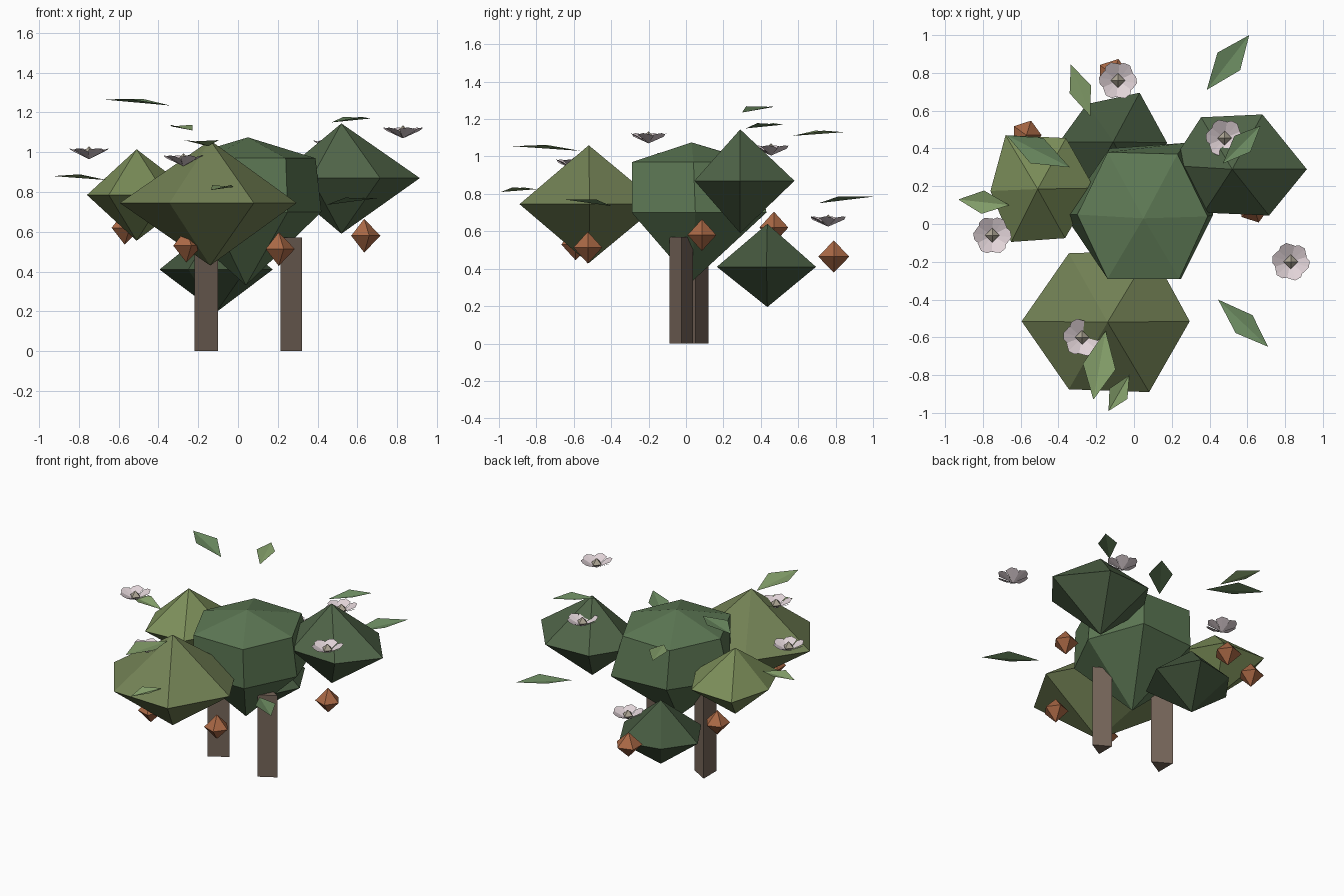
import bpy
from math import cos, sin, tau
from mathutils import Vector

if "Cube" in bpy.data.objects:
    bpy.data.objects.remove(bpy.data.objects["Cube"])


def material(name, rgb):
    m = bpy.data.materials.new(name)
    m.diffuse_color = (*rgb, 1)
    m.use_nodes = True
    m.node_tree.nodes["Principled BSDF"].inputs["Base Color"].default_value = m.diffuse_color
    return m


def add_mesh(name, verts, faces, mat):
    me = bpy.data.meshes.new(name)
    me.from_pydata(verts, [], faces)
    me.materials.append(mat)
    ob = bpy.data.objects.new(name, me)
    bpy.context.collection.objects.link(ob)
    return ob


def ring(n, r, x=0, y=0):
    return [(x + r * cos(tau * i / n), y + r * sin(tau * i / n)) for i in range(n)]


def lathe(name, bottom, rings, top, mat):
    """Closed faceted solid: bottom point, stacked rings of (xy list, z), top point."""
    n = len(rings[0][0])
    verts = [bottom] + [(x, y, z) for pts, z in rings for x, y in pts] + [top]
    last = len(verts) - 1
    faces = []
    for i in range(n):
        j = (i + 1) % n
        faces.append((0, 1 + j, 1 + i))
        for k in range(len(rings) - 1):
            a, b = 1 + k * n, 1 + (k + 1) * n
            faces.append((a + i, a + j, b + j, b + i))
        faces.append((last - n + i, last - n + j, last))
    return add_mesh(name, verts, faces, mat)


bark = material("bark", (.18, .13, .10))
orange = material("fruit", (.40, .14, .06))
petal = material("petal", (.75, .65, .68))
stamen = material("stamen", (.42, .38, .30))
leaf_mats = [material("leaf_mid", (.15, .26, .12)), material("leaf_light", (.24, .36, .15))]

# Two triangular trunks
for name, x, y, r, h in (("left_trunk", -.18, .05, .08, .65), ("right_trunk", .25, -.025, .073, .57)):
    pts = ring(3, r, x, y)
    add_mesh(name, [(*p, 0) for p in pts] + [(*p, h) for p in pts],
             [(2, 1, 0), (3, 4, 5), (0, 1, 4, 3), (1, 2, 5, 4), (2, 0, 3, 5)], bark)

# Central crown: two hexagonal rings with a flat cap and deep point
lathe("central_crown", (.04, .03, .33),
      [([(.42, .05), (.28, .43), (-.13, .40), (-.37, .05), (-.14, -.29), (.25, -.29)], .70),
       ([(.39, .04), (.23, .37), (-.14, .38), (-.30, .05), (-.14, -.29), (.24, -.29)], .97)],
      (.05, .03, 1.075), material("crown_green", (.11, .19, .09)))

# Side clumps: irregular hexagonal bipyramids (centre, bottom, equator, top, outline, colour)
clumps = (
    ("front_clump", (-.14, -.52), .43, .745, 1.06, (.17, .22, .09),
     [(.295, -.515), (.09, -.14), (-.345, -.155), (-.595, -.515), (-.345, -.875), (.08, -.89)]),
    ("left_clump", (-.51, .185), .555, .785, 1.015, (.20, .27, .10),
     [(-.21, .19), (-.36, .455), (-.68, .47), (-.76, .175), (-.65, -.095), (-.365, -.075)]),
    ("right_clump", (.52, .29), .59, .87, 1.145, (.08, .13, .065),
     [(.915, .29), (.68, .58), (.355, .565), (.19, .31), (.37, .06), (.715, .045)]),
    ("back_clump", (-.11, .435), .195, .41, .64, (.06, .10, .05),
     [(.175, .43), (.03, .695), (-.25, .635), (-.395, .435), (-.25, .19), (.04, .165)]),
)
for name, (x, y), z0, z1, z2, rgb, outline in clumps:
    lathe(name, (x, y, z0), [(outline, z1)], (x, y, z2), material(name + "_green", rgb))

# Hanging fruits: five-sided bipyramids
for i, (x, y, z) in enumerate(((.635, .085, .58), (.205, -.525, .513), (-.57, .47, .62),
                               (-.11, .79, .465), (-.26, -.59, .53))):
    r = .088 if i == 3 else .081
    lathe(f"fruit_{i + 1}", (x, y, z - .085), [(ring(5, r, x, y), z)], (x, y, z + .085), orange)

# Blossoms: six cupped kite petals around a small faceted centre
for i, (x, y, z) in enumerate(((-.75, -.06, 1.0), (-.085, .76, .66), (.48, .455, 1.04),
                               (-.275, -.6, .965), (.83, -.2, 1.105))):
    verts, faces = [(x, y, z - .035)], []
    for k in range(6):
        a = tau * k / 6 + i
        for da, r, dz in ((-.56, .088, .012), (-.1, .102, .02), (.25, .098, .014), (.5, .085, .002)):
            verts.append((x + r * cos(a + da), y + r * sin(a + da), z + dz))
        b = 1 + 4 * k
        faces += [(0, b, b + 1), (0, b + 1, b + 2), (0, b + 2, b + 3)]
    add_mesh(f"blossom_{i + 1}", verts, faces, petal)
    lathe(f"blossom_centre_{i + 1}", (x, y, z - .03), [(ring(4, .038, x, y), z - .008)],
          (x, y, z + .03), stamen)

# Loose leaves: folded kites (base, tip, half width)
leaves = (
    ((.385, .71, .75), (.61, 1.0, .785), .076),
    ((.445, -.40, .735), (.71, -.65, .77), .065),
    ((-.23, .57, 1.11), (-.335, .845, 1.13), .06),
    ((-.66, .10, .86), (-.93, .13, .88), .062),
    ((-.34, .30, 1.235), (-.675, .47, 1.265), .075),
    ((.47, .32, 1.15), (.67, .52, 1.17), .06),
    ((-.15, -.565, 1.03), (-.215, -.93, 1.055), .088),
    ((-.025, -.80, .825), (-.135, -.99, .81), .055),
)
for i, (base, tip, w) in enumerate(leaves):
    a, b = Vector(base), Vector(tip)
    d = (b - a).normalized()
    side = d.cross(Vector((0, 0, 1))).normalized() * w
    mid = a.lerp(b, .52) + Vector((0, 0, .018))
    add_mesh(f"leaf_{i + 1}", [a, mid + side, b, mid - side], [(0, 1, 2), (0, 2, 3)], leaf_mats[i // 2 % 2])
